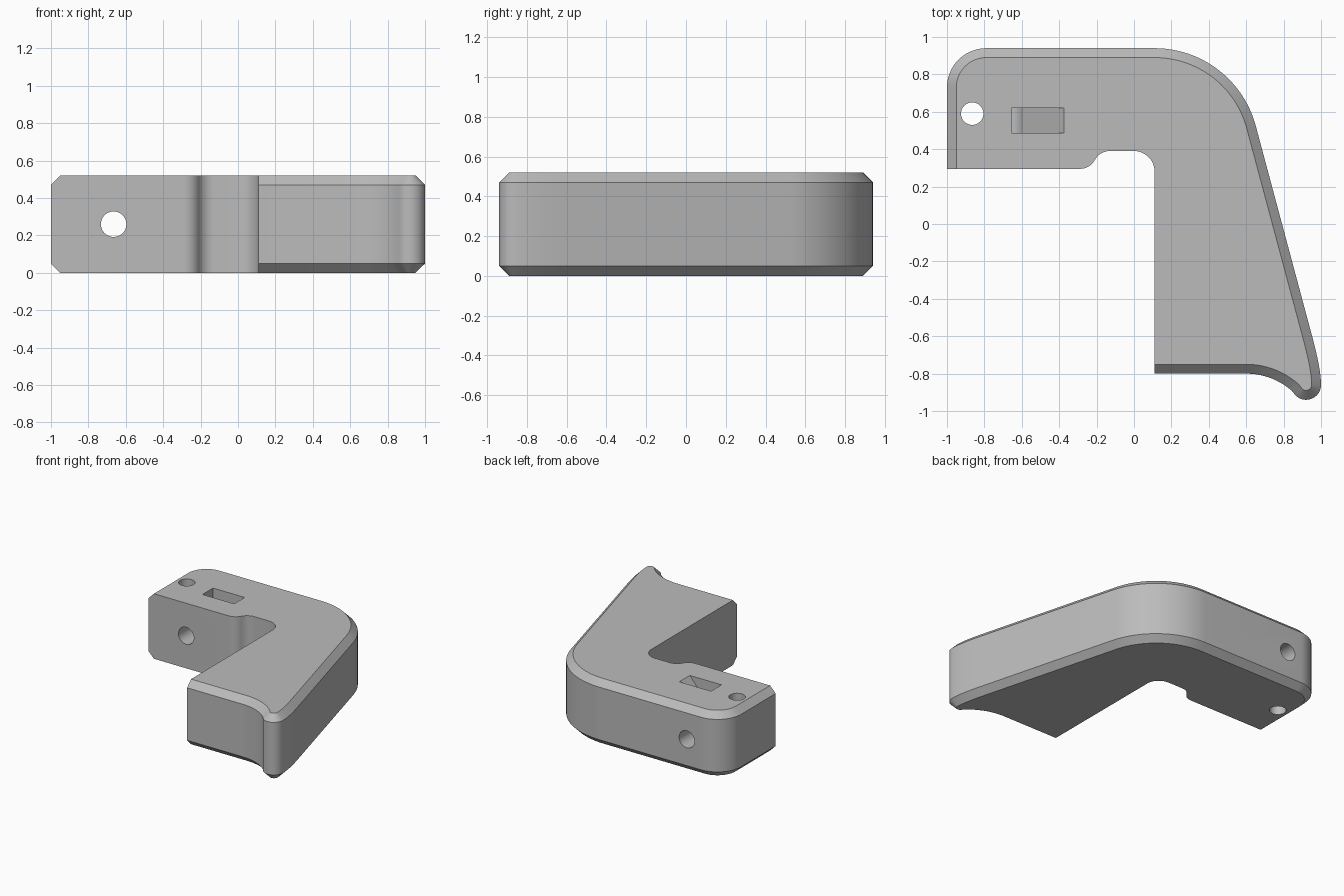
import bpy, bmesh
from math import radians, sin, cos
from mathutils import Vector

HEIGHT, CHAMFER = 0.52, 0.05

cube = bpy.data.objects.get("Cube")
if cube:
    bpy.data.objects.remove(cube, do_unlink=True)

grey = bpy.data.materials.new("plain grey")
grey.use_nodes = True
grey.diffuse_color = (0.5, 0.5, 0.5, 1)
grey.node_tree.nodes["Principled BSDF"].inputs["Base Color"].default_value = (0.5, 0.5, 0.5, 1)


def arc(cx, cy, r, start, end, steps):
    angles = [radians(start + (end - start) * i / steps) for i in range(steps + 1)]
    return [Vector((cx + r * cos(a), cy + r * sin(a))) for a in angles]


def bend(a, b, c, steps):
    a, b, c = Vector(a), Vector(b), Vector(c)
    ts = [i / steps for i in range(steps + 1)]
    return [a * (1 - t) ** 2 + b * 2 * t * (1 - t) + c * t * t for t in ts]


def inset(chain, amount):
    """Move an open chain sideways, to the right of its direction."""
    normals = []
    for a, b in zip(chain, chain[1:]):
        d = (b - a).normalized()
        normals.append(Vector((d.y, -d.x)))
    moved = []
    for p, n, m in zip(chain, normals[:1] + normals, normals + normals[-1:]):
        moved.append(p + (n + m) * amount / (1 + n.dot(m)))
    return moved


def loft(name, rings):
    """Skin a stack of closed rings and cap both ends."""
    bm = bmesh.new()
    loops = [[bm.verts.new(p) for p in ring] for ring in rings]
    for low, high in zip(loops, loops[1:]):
        for i in range(len(low)):
            j = (i + 1) % len(low)
            bm.faces.new((low[i], low[j], high[j], high[i]))
    bm.faces.new(loops[0])
    bm.faces.new(loops[-1])
    bmesh.ops.recalc_face_normals(bm, faces=bm.faces)
    mesh = bpy.data.meshes.new(name)
    bm.to_mesh(mesh)
    bm.free()
    obj = bpy.data.objects.new(name, mesh)
    bpy.context.collection.objects.link(obj)
    mesh.materials.append(grey)
    return obj


# Chamfered outer edge: left end, back, slanted side, hooked tip, front
outer = [Vector((-1, 0.295))]
outer += arc(-0.79, 0.73, 0.21, 180, 90, 16)
outer += arc(0.11, 0.38, 0.56, 90, 15, 24)
outer += bend((0.955, -0.61), (1, -0.777), (1, -0.86), 8)
outer += arc(0.92, -0.86, 0.08, 0, -135, 16)[1:]
outer += arc(0.60, -1.17, 0.37, 45, 90, 12)[1:]
outer.append(Vector((0.11, -0.80)))

# Square inner edge: corner fillet and S-shaped step
inner = arc(0, 0.28, 0.11, 0, 90, 12)
inner += arc(-0.13, 0.30, 0.09, 90, 152, 8)
inner += arc(-0.289, 0.385, 0.09, -28, -90, 8)

full = outer + inner
small = inset(outer, CHAMFER) + inner
levels = [(small, 0), (full, CHAMFER), (full, HEIGHT - CHAMFER), (small, HEIGHT)]
body = loft("angled_bracket", [[(p.x, p.y, z) for p in ring] for ring, z in levels])

# Cutters: vertical hole, cross hole, pocket with a sloped side
pin = arc(-0.865, 0.59, 0.06, 0, 337.5 + 15, 47)
cross = arc(-0.665, 0.26, 0.068, 0, 337.5 + 15, 47)
pocket = [(-0.655, 0.585), (-0.655, 0.26), (-0.597, 0.26), (-0.32, 0.585)]
cutters = [
    loft("pin_hole_cutter", [[(p.x, p.y, z) for p in pin] for z in (-0.1, 0.7)]),
    loft("cross_hole_cutter", [[(p.x, y, p.y) for p in cross] for y in (0.1, 1.1)]),
    loft("pocket_cutter", [[(x, y, z) for x, z in pocket] for y in (0.487, 0.62)]),
]

bpy.context.view_layer.objects.active = body
body.select_set(True)
for cutter in cutters:
    cutter.hide_render = True
    mod = body.modifiers.new(cutter.name, "BOOLEAN")
    mod.operation = "DIFFERENCE"
    mod.solver = "EXACT"
    mod.object = cutter
    bpy.ops.object.modifier_apply(modifier=mod.name)
for cutter in cutters:
    bpy.data.objects.remove(cutter, do_unlink=True)

bpy.ops.object.shade_smooth_by_angle(angle=radians(30))
